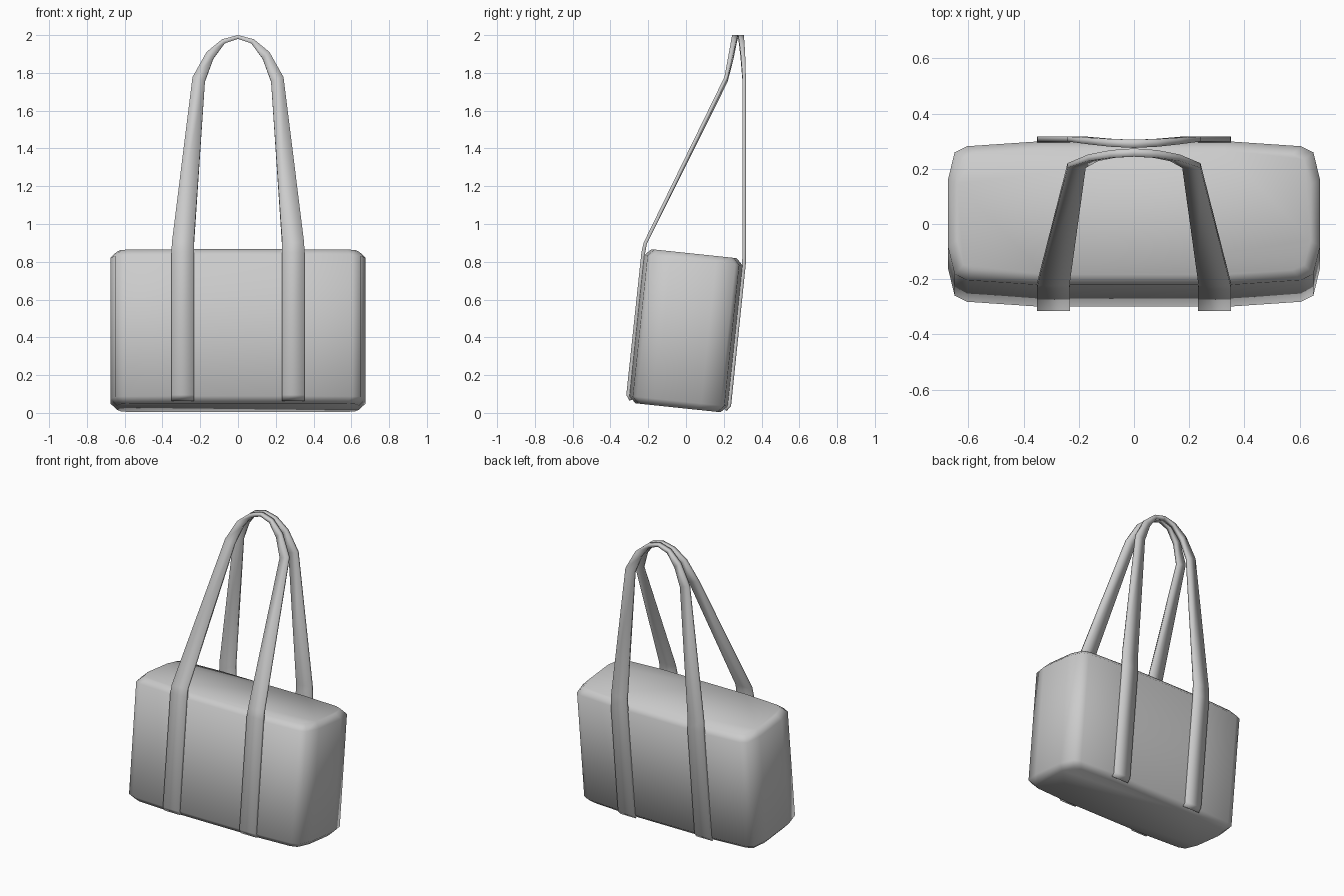
import bpy, bmesh
from math import sin, cos, radians
from mathutils import Vector, Matrix

if "Cube" in bpy.data.objects:
    bpy.data.objects.remove(bpy.data.objects["Cube"])

TILT = 6
POSE = Matrix.Translation((0, 0, 0.435)) @ Matrix.Rotation(radians(-TILT), 4, 'X')


def loft(name, rings):
    """Skin a list of equal-length closed rings and cap both ends."""
    bm = bmesh.new()
    rows = [[bm.verts.new(p) for p in ring] for ring in rings]
    n = len(rows[0])
    for a, b in zip(rows, rows[1:]):
        for i in range(n):
            j = (i + 1) % n
            bm.faces.new((a[i], a[j], b[j], b[i]))
    bm.faces.new(rows[0][::-1])
    bm.faces.new(rows[-1])
    bmesh.ops.recalc_face_normals(bm, faces=bm.faces)
    for f in bm.faces:
        f.smooth = True
    mesh = bpy.data.meshes.new(name)
    bm.to_mesh(mesh)
    bm.free()
    obj = bpy.data.objects.new(name, mesh)
    bpy.context.collection.objects.link(obj)
    return obj


# Bag body: bulged plan outline, chamfered at top and bottom, leaning back
quarter = [(0.675, 0.12), (0.65, 0.222), (0.605, 0.244), (0.34, 0.262)]
half = quarter + [(-x, y) for x, y in reversed(quarter)]
outline = half + [(-x, -y) for x, y in half]
levels = [(-0.41, 0.95, 0.865), (-0.375, 1, 1), (0.375, 1, 1), (0.41, 0.95, 0.865)]
loft("bag_body", [[POSE @ Vector((x * sx, y * sy, z)) for x, y in outline]
                  for z, sx, sy in levels])


def section(centre, width, thick, angle):
    """Rectangular strap section: width lies in xz, thickness in yz."""
    c = Vector(centre)
    w = Vector((width[0], 0, width[1]))
    a = radians(angle)
    t = Vector((0, cos(a), -sin(a))) * thick
    return [c + w + t, c - w + t, c - w - t, c + w - t]


def strap(name, side, leg_top, arch_y, angles):
    """One leg from the bag bottom up to the apex, mirrored across x."""
    on_bag = [POSE @ Vector((0.292, side * y, z))
              for y, z in ((0.25, -0.395), (0.269, -0.37), (0.268, 0.39))]
    wide = (0.06, 0)
    leg = [(tuple(p), wide, 0.01, TILT + turn)
           for p, turn in zip(on_bag, (side * 30, side * 8, 0))]
    leg.append((leg_top, (0.058, 0), 0.009, angles[0]))
    arch = [(0.208, 1.765, (0.033, 0.01), 0.009),
            (0.148, 1.893, (0.018, 0.017), 0.012),
            (0.077, 1.967, (0.007, 0.011), 0.014),
            (0.0, 1.99, (0.0, 0.01), 0.015)]
    for (x, z, w, t), y, ang in zip(arch, arch_y, angles[1:]):
        leg.append(((x, y, z), w, t, ang))
    other = [((-c[0], c[1], c[2]), (-w[0], w[1]), t, a) for c, w, t, a in leg[-2::-1]]
    loft(name, [section(*s) for s in leg + other])


# Shoulder straps: front one slants back to meet the upright rear one
strap("front_strap", -1, (0.292, -0.215, 0.9),
      (0.212, 0.24, 0.254, 0.259), (18, 18, 6, 0, 0))
strap("back_strap", 1, (0.292, 0.308, 0.87),
      (0.308, 0.301, 0.294, 0.291), (2, 0, 0, 0, 0))
